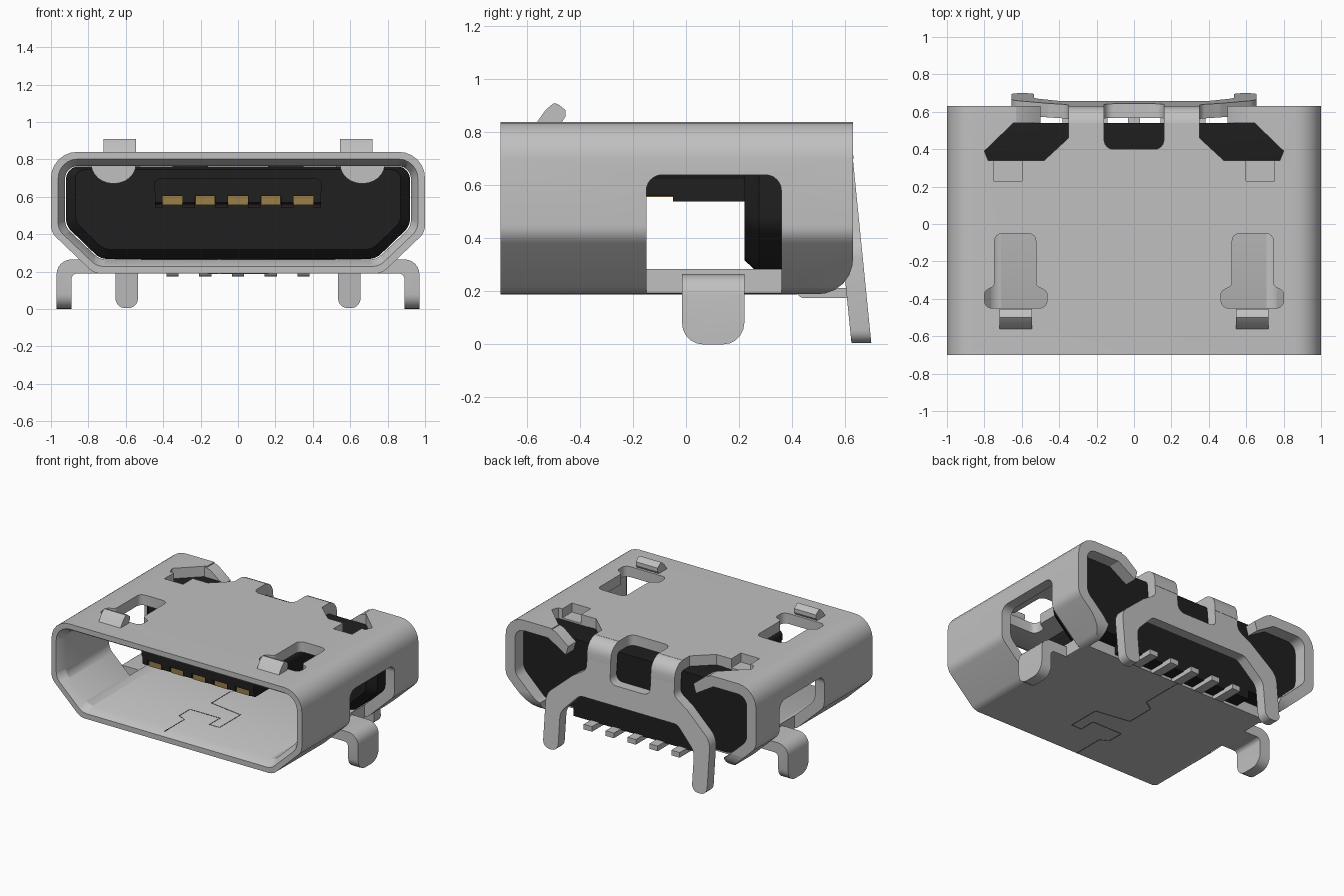
import bpy, bmesh, math
from mathutils import Vector

if "Cube" in bpy.data.objects:
    bpy.data.objects.remove(bpy.data.objects["Cube"])


def material(name, rgb):
    m = bpy.data.materials.new(name)
    m.diffuse_color = (*rgb, 1)
    m.use_nodes = True
    m.node_tree.nodes["Principled BSDF"].inputs["Base Color"].default_value = m.diffuse_color
    return m


METAL = material("steel", (0.53, 0.53, 0.53))
BLACK = material("black_plastic", (0.014, 0.014, 0.014))
BRASS = material("brass", (0.32, 0.21, 0.07))
SEAM = material("seam_grey", (0.12, 0.12, 0.12))


def rounded(pts, radii, n=6):
    """Round the corners of a closed 2D polygon."""
    if not isinstance(radii, (list, tuple)):
        radii = [radii] * len(pts)
    out = []
    for i, r in enumerate(radii):
        p = Vector(pts[i])
        a, b = Vector(pts[i - 1]) - p, Vector(pts[(i + 1) % len(pts)]) - p
        if r <= 0:
            out.append(tuple(p))
            continue
        half = a.angle(b) / 2
        d = r / math.tan(half)
        a.normalize()
        b.normalize()
        c = p + (a + b).normalized() * (r / math.sin(half))
        s, e = p + a * d - c, p + b * d - c
        sweep = s.angle(e)
        for k in range(n + 1):
            t = k / n
            v = (s * math.sin((1 - t) * sweep) + e * math.sin(t * sweep)) / math.sin(sweep)
            out.append(tuple(c + v))
    return out


def rect(a0, a1, b0, b1):
    return [(a0, b0), (a1, b0), (a1, b1), (a0, b1)]


def both(half):
    """Complete a half outline by reflecting it."""
    return half + [(-x, z) for x, z in reversed(half)]


def place(axis, u, v, w):
    return {"x": (w, u, v), "y": (u, w, v), "z": (u, v, w)}[axis]


def finish(name, bm, mat, mirror=False):
    bmesh.ops.recalc_face_normals(bm, faces=bm.faces)
    me = bpy.data.meshes.new(name)
    bm.to_mesh(me)
    bm.free()
    me.materials.append(mat)
    ob = bpy.data.objects.new(name, me)
    bpy.context.collection.objects.link(ob)
    if mirror:
        ob.modifiers.new("mirror", "MIRROR").use_mirror_merge = False
    return ob


def loft(name, axis, rings, mat, mirror=False, closed=False):
    """Skin outlines [(points, position)] along an axis."""
    bm = bmesh.new()
    vs = [[bm.verts.new(place(axis, u, v, w)) for u, v in pts] for pts, w in rings]
    n = len(vs[0])
    for r in range(len(vs) if closed else len(vs) - 1):
        p, q = vs[r], vs[(r + 1) % len(vs)]
        for i in range(n):
            j = (i + 1) % n
            bm.faces.new((p[i], p[j], q[j], q[i]))
    if not closed:
        bm.faces.new(vs[0])
        bm.faces.new(vs[-1])
    return finish(name, bm, mat, mirror)


def prism(name, axis, pts, a, b, mat, mirror=False):
    return loft(name, axis, [(pts, a), (pts, b)], mat, mirror)


def cut(ob, cutters):
    bpy.context.view_layer.objects.active = ob
    for c in cutters:
        c.hide_render = True
        m = ob.modifiers.new("cut", "BOOLEAN")
        m.operation, m.solver, m.object = "DIFFERENCE", "EXACT", c
        bpy.context.view_layer.update()
        bpy.ops.object.modifier_apply(modifier=m.name)
        bpy.data.objects.remove(c)


def section(x, top, knee, foot_x, foot_z, r):
    half = [(foot_x, foot_z), (x, knee), (x, top)]
    return rounded(both(half), [0.09, 0.09, r, r, 0.09, 0.09])


# Shell: folded sheet sleeve with a chamfered mouth
outer = section(1.0, 0.84, 0.41, 0.77, 0.19, 0.14)
lip = section(0.962, 0.802, 0.425, 0.755, 0.228, 0.105)
inner = section(0.925, 0.765, 0.44, 0.74, 0.265, 0.07)
shell = loft("shell", "y", [(outer, -0.70), (outer, 0.63), (inner, 0.63),
                            (inner, -0.64), (lip, -0.70)], METAL, closed=True)

# Openings: side windows, latch holes, rear cutouts, rear floor
latch_hole = rounded([(0.525, -0.05), (0.525, -0.33), (0.465, -0.36), (0.465, -0.45),
                      (0.80, -0.45), (0.80, -0.36), (0.745, -0.33), (0.745, -0.05)],
                     [0.04, 0.03, 0.03, 0.04, 0.04, 0.03, 0.03, 0.04], 4)
shoulder = [(0.35, 0.56), (0.35, 0.46), (0.48, 0.34), (0.78, 0.34),
            (0.80, 0.39), (0.65, 0.535), (0.62, 0.56)]
heel = [(0.50, 0.10), (0.50, 0.19)]
heel += [(0.50 + 0.13 * math.sin(t), 0.32 - 0.13 * math.cos(t))
         for t in (0.2, 0.5, 0.8, 1.1, 1.4, 1.57)]
heel += [(0.70, 0.32), (0.70, 0.10)]
window = rounded(rect(-0.15, 0.36, 0.10, 0.64), [0, 0, 0.06, 0.06])
cut(shell, [
    prism("window_cutter", "x", window, 0.76, 1.2, METAL, True),
    prism("latch_cutter", "z", latch_hole, 0.7, 1.0, METAL, True),
    prism("shoulder_cutter", "z", shoulder, 0.66, 1.0, METAL, True),
    prism("tab_cutter", "z", rect(0.60, 0.75, 0.23, 0.38), 0.7, 1.0, METAL, True),
    prism("rear_cutter", "z", rect(-0.63, 0.63, 0.54, 0.8), 0.64, 1.0, METAL),
    prism("notch_cutter", "z", rounded(rect(-0.16, 0.16, 0.40, 0.7), [0.05, 0.05, 0, 0]),
          0.7, 1.0, METAL),
    prism("floor_cutter", "z", rect(-0.735, 0.735, 0.42, 0.8), 0.1, 0.30, METAL),
    prism("heel_cutter", "x", heel, -1.2, 1.2, METAL)])

# Folded lips beside the rear cutouts
prism("rear_lip", "y", [(0.66, 0.84), (0.60, 0.825), (0.50, 0.745), (0.52, 0.68),
                        (0.66, 0.765)], 0.54, 0.63, METAL, True)

# Raised latch tips and pressed-in top tabs
tip = [(-0.59, 0.80), (-0.53, 0.885), (-0.50, 0.91), (-0.485, 0.908),
       (-0.455, 0.885), (-0.455, 0.86), (-0.50, 0.79)]
prism("latch_tip", "x", tip, 0.545, 0.72, METAL, True)
dish = [(0.665 + 0.12 * math.cos(t), 0.775 + 0.105 * math.sin(t))
        for t in [-math.pi * k / 12 for k in range(13)]]
prism("pressed_tab", "y", dish, 0.17, 0.34, METAL, True)

# Side solder legs, rounded at the foot
leg = rounded([(0.70, 0.19), (0.70, 0.265), (0.97, 0.265), (0.97, 0.0),
               (0.89, 0.0), (0.89, 0.19)], [0, 0, 0.08, 0, 0, 0.03])
side_leg = prism("side_leg", "y", leg, -0.015, 0.22, METAL, True)
bm = bmesh.new()
bm.from_mesh(side_leg.data)
foot = [e for e in bm.edges if all(abs(v.co.z) < 1e-4 for v in e.verts)
        and abs(e.verts[0].co.y - e.verts[1].co.y) < 1e-4]
bmesh.ops.bevel(bm, geom=foot, offset=0.08, segments=5, profile=0.5, affect="EDGES")
bm.to_mesh(side_leg.data)
bm.free()

# Rear straps bending down into the sloped back plate with two legs
strap = rounded([(0.50, 0.765), (0.50, 0.84), (0.625, 0.84), (0.632, 0.70),
                 (0.555, 0.70), (0.55, 0.765)], [0, 0, 0.10, 0, 0, 0.025])
prism("rear_strap", "x", strap, 0.16, 0.35, METAL, True)
right = [(0.16, 0.57), (0.16, 0.74), (0.35, 0.74), (0.35, 0.62), (0.46, 0.55), (0.655, 0.38),
         (0.655, 0.005), (0.535, 0.005), (0.535, 0.28), (0.39, 0.43)]
radii = [0.05, 0, 0, 0.06, 0.08, 0.12, 0.05, 0.05, 0.10, 0.06]
outline = rounded(both(right), radii + radii[::-1], 5)
back_plate = prism("back_plate", "y", outline, -0.075, 0.0, METAL)
for v in back_plate.data.vertices:
    v.co.y += 0.70 - 0.1 * v.co.z

# Plastic body filling the rear of the sleeve
body = section(0.92, 0.763, 0.445, 0.737, 0.268, 0.07)
face = section(0.87, 0.745, 0.465, 0.715, 0.318, 0.05)
loft("plastic_body", "y", [(face, 0.22), (body, 0.275), (body, 0.54)], BLACK)
prism("body_sill", "z", rect(-0.52, 0.52, 0.425, 0.54), 0.205, 0.30, BLACK)

# Tongue with ribs between the spring contacts
prism("tongue", "y", rounded(rect(-0.45, 0.45, 0.605, 0.70), 0.04, 4), -0.46, 0.25, BLACK)
rib = [(-0.455, 0.65), (-0.455, 0.57), (-0.44, 0.56), (-0.05, 0.56),
       (-0.05, 0.54), (0.25, 0.54), (0.25, 0.65)]
for k in range(4):
    x = -0.2625 + 0.175 * k
    prism("tongue_rib", "x", rib, x - 0.033, x + 0.033, BLACK)
prism("tongue_edge", "x", rib, 0.405, 0.445, BLACK, True)
for k in range(5):
    x = -0.35 + 0.175 * k
    prism("contact", "z", rect(x - 0.053, x + 0.053, -0.44, 0.24), 0.557, 0.612, BRASS)
    # Solder tails under the rear edge
    tail = rounded(rect(0.42, 0.62, 0.175, 0.212), [0.025, 0, 0, 0])
    prism("solder_tail", "x", tail, x - 0.033, x + 0.033, METAL)

# Interlocking floor seam as hairline plates on both faces
path = [(-0.10, -0.70), (-0.10, -0.47), (-0.16, -0.44), (-0.16, -0.32), (0.08, -0.32),
        (0.08, -0.44), (0.16, -0.44), (0.16, -0.20), (-0.10, -0.16), (-0.10, 0.05),
        (-0.02, 0.10), (-0.02, 0.42)]
for z in (0.1885, 0.2645):
    for p, q in zip(path, path[1:]):
        p, q = Vector(p), Vector(q)
        side = (q - p).normalized().orthogonal() * 0.003
        prism("floor_seam", "z", [tuple(p + side), tuple(q + side), tuple(q - side),
                                  tuple(p - side)], z, z + 0.002, SEAM)

# Smooth the curves, keep the folds crisp
for ob in bpy.data.objects:
    ob.select_set(True)
    bpy.context.view_layer.objects.active = ob
bpy.ops.object.shade_smooth_by_angle(angle=math.radians(32))
